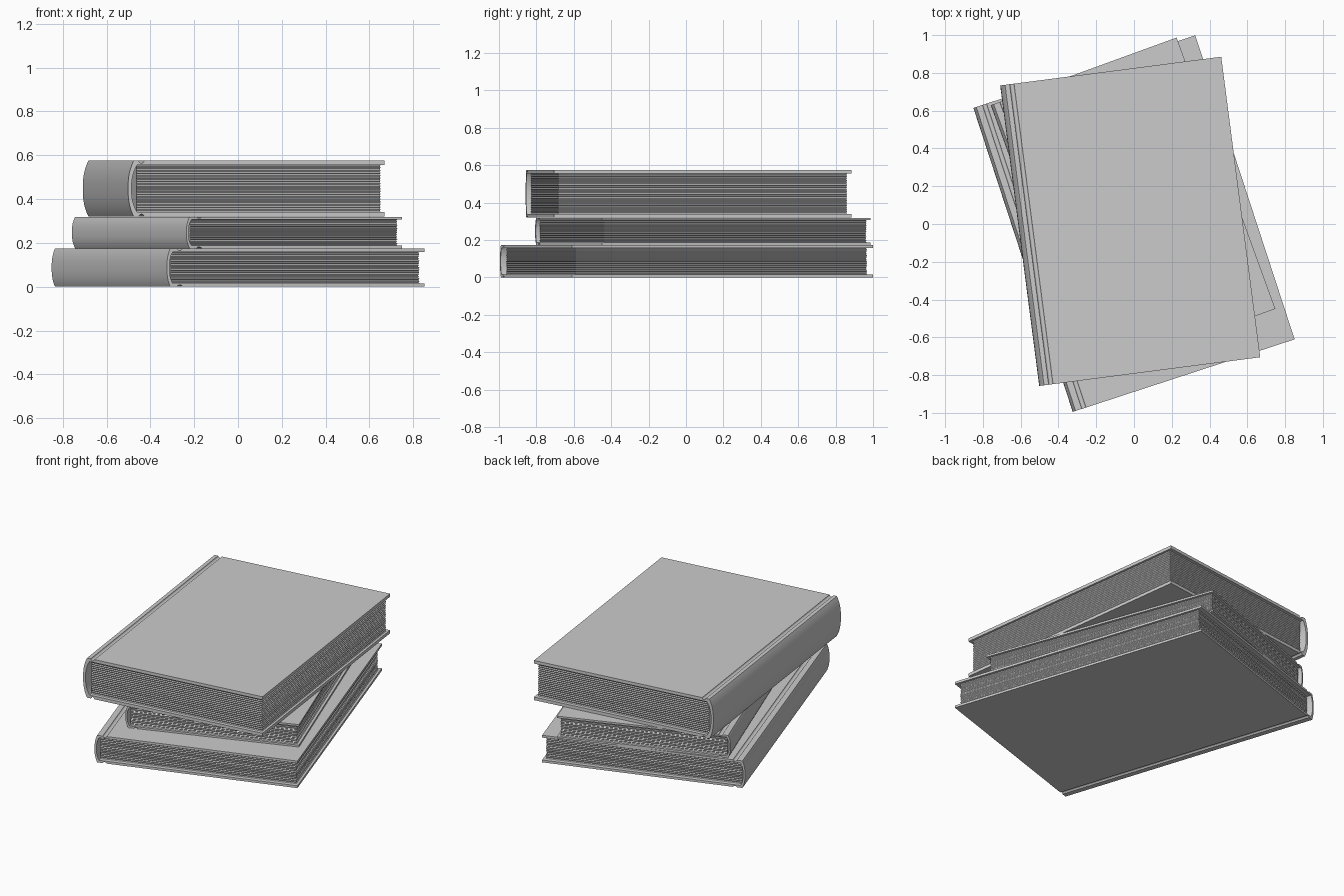
import bpy, bmesh, math, random
from mathutils import Matrix

if "Cube" in bpy.data.objects:
    bpy.data.objects.remove(bpy.data.objects["Cube"])

random.seed(4)


def finish(name, bm, place):
    bmesh.ops.recalc_face_normals(bm, faces=bm.faces)
    me = bpy.data.meshes.new(name)
    bm.to_mesh(me)
    bm.free()
    ob = bpy.data.objects.new(name, me)
    bpy.context.collection.objects.link(ob)
    ob.matrix_world = place
    return ob


def cover_profile(w, h, t, bulge):
    """Matching outer / inner points of the C-shaped case, in local x, z."""
    outer, inner = [], []
    gx, gr, gd = -w / 2 + 0.062, 0.012, t * 0.55   # hinge groove
    hi = h / 2

    # upper board from fore edge to spine, with hinge groove
    board = [(w / 2, 0)]
    for i in range(7):
        a = math.pi * i / 6
        board.append((gx + gr * math.cos(a), gd * math.sin(a)))
    for x, d in board:
        outer.append((x, hi - d))
        inner.append((x, hi - t))

    # rounded spine
    n = 16
    spine_o, spine_i = [], []
    for i in range(n + 1):
        s = math.cos(math.pi * i / n)
        x = -w / 2 + bulge * abs(s) ** 2.5
        spine_o.append((x, s * hi))
        spine_i.append((x + t * 0.8, s * (hi - t)))
    # lower board mirrors the upper one
    outer = outer + spine_o + [(x, -z) for x, z in reversed(outer)]
    inner = inner + spine_i + [(x, -z) for x, z in reversed(inner)]
    return outer, inner


def make_cover(name, w, l, h, t, bulge, place):
    outer, inner = cover_profile(w, h, t, bulge)
    bm = bmesh.new()
    rows = [[bm.verts.new((x, y, z)) for x, z in pts]
            for pts in (outer, inner) for y in (-l / 2, l / 2)]
    of, ob_, nf, nb = rows
    for i in range(len(outer) - 1):
        j = i + 1
        for a, b in ((of, ob_), (nb, nf), (nf, of), (ob_, nb)):
            bm.faces.new((a[i], a[j], b[j], b[i]))
    for k in (0, -1):
        bm.faces.new((of[k], ob_[k], nb[k], nf[k]))
    ob = finish(name, bm, place)
    bpy.context.view_layer.objects.active = ob
    ob.select_set(True)
    bpy.ops.object.shade_smooth_by_angle(angle=math.radians(35))
    ob.select_set(False)


def make_pages(name, w, l, h, t, bulge, fore, head, sheets, rough, place):
    """Stack of thin ridges forming the page block."""
    bm = bmesh.new()
    rings = []
    zt = h / 2 - t
    x0 = -w / 2 + bulge + t * 0.8
    for i in range(sheets + 1):
        z = -zt + 2 * zt * i / sheets
        d = (i % 2) * 0.004 + random.uniform(0, rough)
        x1, y1 = w / 2 - fore - d, l / 2 - head - d
        rings.append([bm.verts.new((x, y, z)) for x, y in
                      ((x0, -y1), (x1, -y1), (x1, y1), (x0, y1))])
    for a, b in zip(rings, rings[1:]):
        for i in range(4):
            j = (i + 1) % 4
            bm.faces.new((a[i], a[j], b[j], b[i]))
    bm.faces.new(rings[0])
    bm.faces.new(rings[-1])
    finish(name, bm, place)


# name, width, length, z range, board thickness, spine bulge,
# fore-edge inset, head inset, ridges, roughness, centre, turn
books = [
    ("bottom_book", 1.236, 1.693, 0.0, 0.174, 0.015, 0.016,
     0.014, 0.026, 28, 0.003, (0.0, 0.002), -18.1),
    ("middle_book", 1.047, 1.528, 0.175, 0.319, 0.012, 0.016,
     0.015, 0.016, 24, 0.003, (-0.005, 0.09), -20.0),
    ("top_book", 1.18, 1.604, 0.32, 0.575, 0.020, 0.026,
     0.014, 0.022, 36, 0.001, (-0.02, 0.014), -7.4),
]

for name, w, l, z0, z1, t, bulge, fore, head, n, rough, (cx, cy), turn in books:
    place = (Matrix.Translation((cx, cy, (z0 + z1) / 2))
             @ Matrix.Rotation(math.radians(-turn), 4, 'Z'))
    h = z1 - z0
    make_cover(name + "_cover", w, l, h, t, bulge, place)
    make_pages(name + "_pages", w, l, h, t, bulge, fore, head, n, rough, place)
